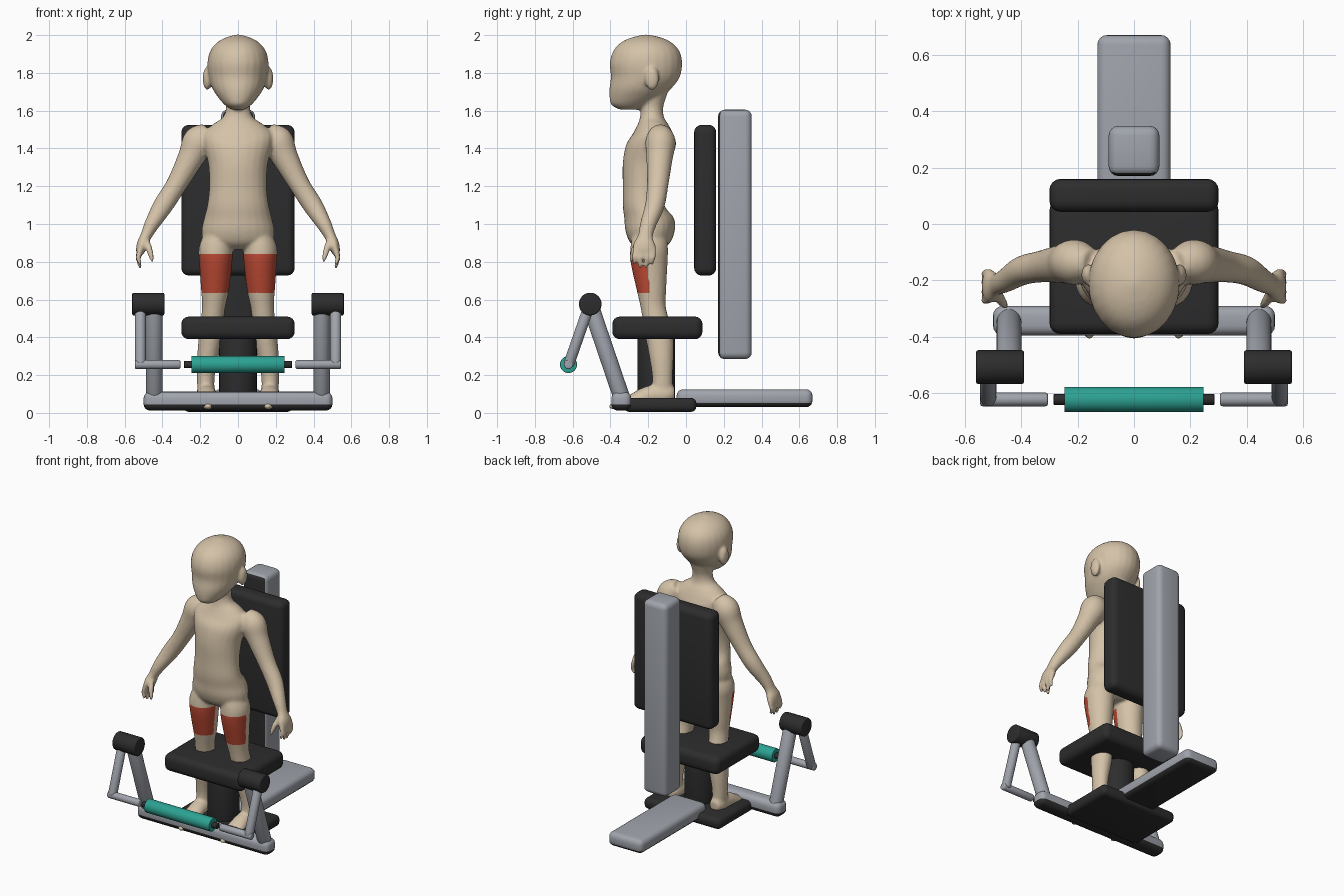
import bpy, bmesh, math
from mathutils import Vector, Matrix

if "Cube" in bpy.data.objects:
    bpy.data.objects.remove(bpy.data.objects["Cube"])


def material(name, rgb):
    m = bpy.data.materials.new(name)
    m.use_nodes = True
    m.diffuse_color = (*rgb, 1)
    bsdf = next(n for n in m.node_tree.nodes if n.type == 'BSDF_PRINCIPLED')
    bsdf.inputs["Base Color"].default_value = (*rgb, 1)
    return m


SKIN = material("skin beige", (0.66, 0.54, 0.39))
RED = material("muscle red", (0.52, 0.07, 0.035))
STEEL = material("light grey metal", (0.35, 0.37, 0.41))
BLACK = material("black padding", (0.026, 0.026, 0.027))
TEAL = material("teal foam", (0.025, 0.36, 0.29))


def finish(name, bm, mats, rule=None):
    """Turn a bmesh into an object; rule picks the material of each face."""
    bmesh.ops.recalc_face_normals(bm, faces=bm.faces[:])
    bm.normal_update()
    if rule:
        for f in bm.faces:
            f.material_index = int(rule(f))
    me = bpy.data.meshes.new(name)
    bm.to_mesh(me)
    bm.free()
    for m in mats:
        me.materials.append(m)
    me.shade_smooth()
    me.set_sharp_from_angle(angle=math.radians(40))
    ob = bpy.data.objects.new(name, me)
    bpy.context.collection.objects.link(ob)
    return ob


def box(name, lo, hi, mats, bevel=0.03, rule=None, cut=None):
    lo, hi = Vector(lo), Vector(hi)
    bm = bmesh.new()
    bmesh.ops.create_cube(bm, size=1, matrix=Matrix.Translation((lo + hi) / 2)
                          @ Matrix.Diagonal((*(hi - lo), 1)))
    bmesh.ops.bevel(bm, geom=bm.edges[:], offset=bevel, segments=4,
                    profile=0.5, affect='EDGES')
    if cut:
        bmesh.ops.bisect_plane(bm, geom=bm.verts[:] + bm.edges[:] + bm.faces[:],
                               plane_co=(0, 0, cut), plane_no=(0, 0, 1))
    return finish(name, bm, mats, rule)


def rod(name, a, b, r, mat, bevel=0.008):
    a, b = Vector(a), Vector(b)
    turn = (b - a).to_track_quat('Z', 'Y').to_matrix().to_4x4()
    bm = bmesh.new()
    bmesh.ops.create_cone(bm, cap_ends=True, segments=32, radius1=r, radius2=r,
                          depth=(b - a).length,
                          matrix=Matrix.Translation((a + b) / 2) @ turn)
    rims = [e for e in bm.edges if any(len(f.verts) > 4 for f in e.link_faces)]
    bmesh.ops.bevel(bm, geom=rims, offset=bevel, segments=3, profile=0.5,
                    affect='EDGES')
    return finish(name, bm, [mat])


def ball(bm, centre, radii):
    bmesh.ops.create_uvsphere(bm, u_segments=20, v_segments=12, radius=1,
                              matrix=Matrix.Translation(centre)
                              @ Matrix.Diagonal((*radii, 1)))


def loft(bm, stations, side=1, flat=False, steps=5, n=24):
    """Smooth tube through stations (x, y, z, half width, half depth)."""
    p = [Vector(s) for s in stations]
    p = [p[0]] + p + [p[-1]]
    path = []
    for i in range(1, len(p) - 2):
        a, b, c, d = p[i - 1:i + 3]
        for k in range(steps):
            t = k / steps
            path.append(0.5 * (2 * b + (c - a) * t + (2 * a - 5 * b + 4 * c - d) * t * t
                               + (3 * b - a - 3 * c + d) * t ** 3))
    path.append(p[-1])
    rings = []
    for i, s in enumerate(path):
        before, after = path[max(i - 1, 0)], path[min(i + 1, len(path) - 1)]
        t = Vector((0, 0, 1)) if flat else (after - before).to_3d().normalized()
        if not flat:
            t = Vector((after[j] - before[j] for j in range(3))).normalized()
        u = (Vector((1, 0, 0)) - t * t.x).normalized()
        v = t.cross(u)
        ring = []
        for k in range(n):
            ang = math.tau * k / n
            co = Vector(s[:3]) + u * s[3] * math.cos(ang) + v * s[4] * math.sin(ang)
            ring.append(bm.verts.new((co.x * side, co.y, co.z)))
        rings.append(ring)
    faces = [bm.faces.new(rings[0]), bm.faces.new(rings[-1])]
    for r, q in zip(rings, rings[1:]):
        for k in range(n):
            faces.append(bm.faces.new((r[k], r[k - 1], q[k - 1], q[k])))
    bmesh.ops.recalc_face_normals(bm, faces=faces)


# Mannequin: overlapping lofts fused into one skin
bm = bmesh.new()
head = [(1.605, -.30, .035, .05), (1.63, -.295, .07, .10), (1.67, -.27, .105, .135),
        (1.72, -.24, .137, .165), (1.78, -.215, .155, .183), (1.85, -.212, .162, .192),
        (1.91, -.21, .15, .178), (1.955, -.21, .118, .142), (1.985, -.21, .07, .085),
        (2.003, -.21, .01, .01)]
torso = [(.865, -.19, .09, .06), (.90, -.19, .175, .105), (.96, -.19, .193, .13),
         (1.03, -.195, .18, .132), (1.1, -.225, .163, .11), (1.2, -.225, .152, .11),
         (1.32, -.21, .158, .125), (1.42, -.185, .185, .132), (1.48, -.175, .185, .105),
         (1.53, -.175, .13, .08), (1.565, -.18, .08, .064), (1.62, -.18, .064, .06),
         (1.70, -.175, .08, .08)]
for part in (head, torso):
    loft(bm, [(0, y, z, rx, ry) for z, y, rx, ry in part], flat=True)

arm = [(.15, -.14, 1.49, .05, .05), (.205, -.135, 1.44, .085, .08),
       (.25, -.14, 1.35, .07, .07), (.325, -.15, 1.21, .055, .057),
       (.395, -.165, 1.1, .053, .052), (.455, -.2, 1.0, .04, .043),
       (.488, -.215, .935, .03, .04), (.508, -.22, .89, .029, .06),
       (.518, -.22, .85, .022, .058), (.52, -.22, .835, .012, .045)]
leg = [(.1, -.19, .95, .07, .09), (.117, -.195, .87, .09, .10),
       (.118, -.195, .8, .088, .098), (.122, -.182, .65, .074, .078),
       (.13, -.172, .55, .061, .066), (.145, -.14, .4, .063, .073),
       (.16, -.13, .3, .056, .065), (.17, -.125, .2, .047, .055),
       (.17, -.125, .1, .045, .055)]
foot = [(.168, -.06, .1, .03, .035), (.168, -.1, .1, .05, .055),
        (.167, -.2, .09, .055, .052), (.165, -.3, .055, .064, .035),
        (.16, -.36, .04, .06, .024), (.158, -.385, .036, .04, .015)]
for side in (1, -1):
    for limb in (arm, leg, foot):
        loft(bm, limb, side)
    ball(bm, (side * .163, -.18, 1.77), (.024, .038, .062))
    ball(bm, (side * .158, -.385, .035), (.02, .025, .018))
    for i in range(4):
        y = -.172 - .032 * i
        tip = .785 - .02 * (i in (1, 2))
        loft(bm, [(.515, y, .87, .015, .016), (.528, y - .004, .82, .014, .015),
                  (.515, y - .008, tip, .009, .009)], side, n=12)
    loft(bm, [(.49, -.235, .92, .02, .02), (.468, -.275, .86, .018, .018),
              (.452, -.292, .8, .01, .01)], side, n=12)
body = finish("mannequin", bm, [])
fuse = body.modifiers.new("fuse", 'REMESH')
fuse.mode, fuse.voxel_size = 'VOXEL', 0.009
relax = body.modifiers.new("relax", 'SMOOTH')
relax.factor, relax.iterations = 0.5, 7
deps = bpy.context.evaluated_depsgraph_get()
skin = bpy.data.meshes.new_from_object(body.evaluated_get(deps))
body.modifiers.clear()
body.data = skin
skin.materials.clear()
skin.materials.append(SKIN)
skin.materials.append(RED)
skin.shade_smooth()
# Highlighted muscle on the front of each thigh
for f in skin.polygons:
    c = f.center
    f.material_index = int(.635 < c.z < .84 and f.normal.y < -.1 and abs(c.x) < .25)

# Frame: base, beam and back post with dark hidden faces
box("base_plate", (-.29, -.33, .005), (.29, .055, .08), [BLACK])
box("front_crossbar", (-.5, -.395, .012), (.5, -.29, .112), [STEEL, BLACK], .035,
    lambda f: f.calc_center_median().z < .045, cut=.045)
box("rear_beam", (-.13, -.05, .03), (.13, .67, .125), [STEEL, BLACK], .035,
    lambda f: f.normal.z < -.3)
box("back_post", (-.09, .17, .285), (.09, .348, 1.605), [STEEL, BLACK], .035,
    lambda f: f.normal.y < -.6)
rod("seat_post", (0, -.157, .04), (0, -.157, .43), .1, BLACK)

# Padding
box("seat", (-.3, -.39, .39), (.3, .087, .51), [BLACK], .04)
box("backrest", (-.3, .043, .727), (.3, .16, 1.525), [BLACK], .04)

# Lever arms on both sides
for side, tag in ((1, "left"), (-1, "right")):
    rod(tag + "_upright", (side * .443, -.335, .065), (side * .443, -.505, .565), .044, STEEL)
    rod(tag + "_pivot_roller", (side * .39, -.507, .576), (side * .56, -.507, .576), .06, BLACK)
    rod(tag + "_lever", (side * .517, -.515, .56), (side * .517, -.623, .25), .029, STEEL, .015)
    rod(tag + "_handle_tube", (side * .305, -.622, .256), (side * .545, -.622, .256), .024, STEEL)

# Shin roller
rod("roller_axle", (-.285, -.622, .256), (.285, -.622, .256), .019, BLACK, .003)
rod("shin_roller", (-.247, -.622, .256), (.247, -.622, .256), .045, TEAL, .003)
